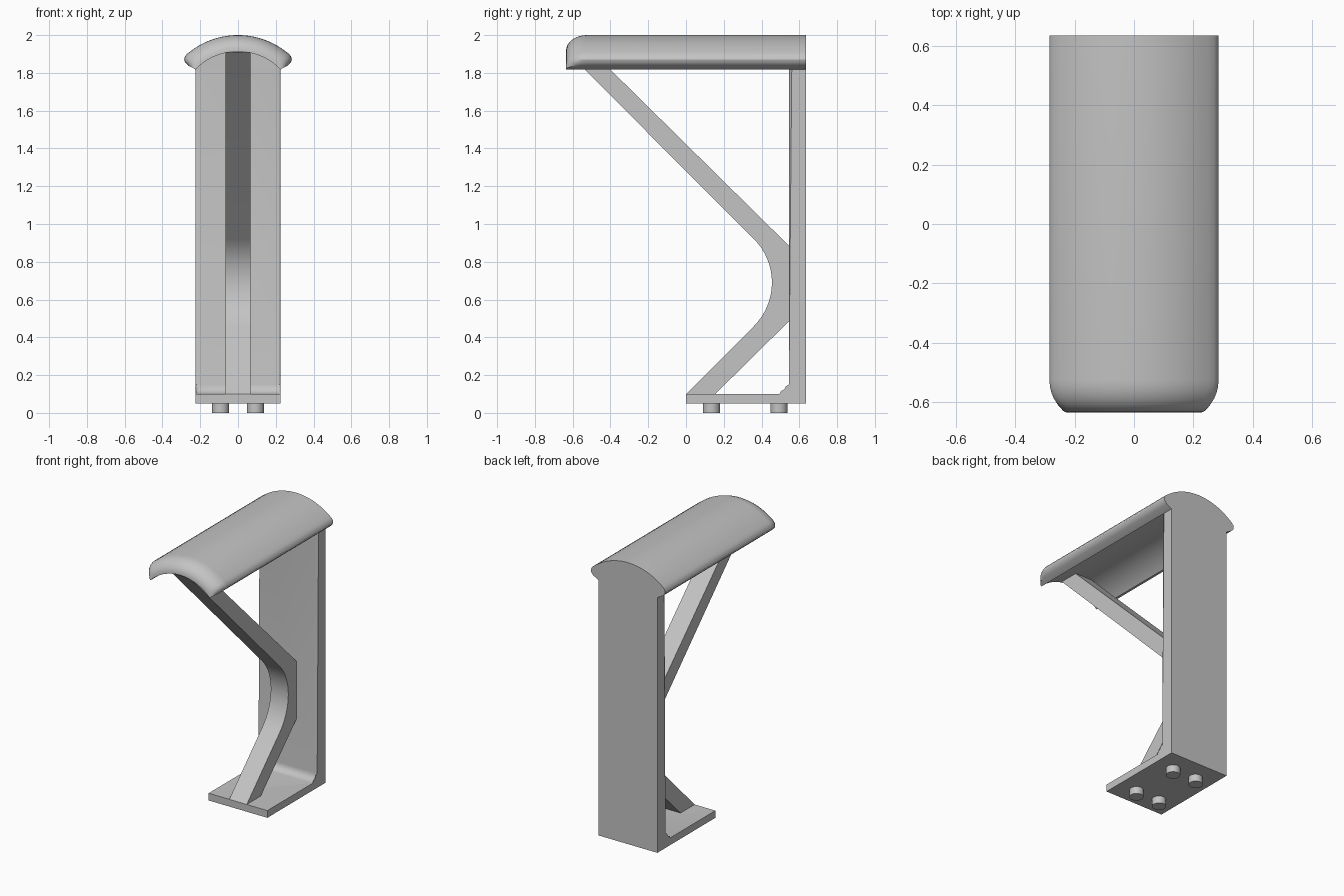
import bpy, bmesh
from math import sin, cos, pi, radians, sqrt

cube = bpy.data.objects.get("Cube")
if cube:
    bpy.data.objects.remove(cube, do_unlink=True)

grey = bpy.data.materials.new("satin grey")
grey.use_nodes = True
grey.diffuse_color = (0.55, 0.55, 0.55, 1)
grey.node_tree.nodes["Principled BSDF"].inputs["Base Color"].default_value = grey.diffuse_color


def finish(bm, name):
    """Turn a bmesh into a smooth-shaded object with crisp edges."""
    bmesh.ops.recalc_face_normals(bm, faces=bm.faces)
    mesh = bpy.data.meshes.new(name)
    bm.to_mesh(mesh)
    bm.free()
    mesh.materials.append(grey)
    obj = bpy.data.objects.new(name, mesh)
    bpy.context.collection.objects.link(obj)
    bpy.ops.object.select_all(action="DESELECT")
    obj.select_set(True)
    bpy.context.view_layer.objects.active = obj
    bpy.ops.object.shade_smooth_by_angle(angle=radians(30))
    return obj


def loft(bm, rings):
    """Join closed rings of equal length and cap both ends."""
    loops = [[bm.verts.new(p) for p in ring] for ring in rings]
    n = len(loops[0])
    for a, b in zip(loops, loops[1:]):
        for i in range(n):
            j = (i + 1) % n
            bm.faces.new((a[i], a[j], b[j], b[i]))
    bm.faces.new(loops[0])
    bm.faces.new(loops[-1])


def extrude_x(profile, half_width):
    bm = bmesh.new()
    loft(bm, [[(x, y, z) for y, z in profile] for x in (-half_width, half_width)])
    return bm


def arc(cy, cz, r, start, end, steps):
    return [(cy + r * cos(radians(start + (end - start) * i / steps)),
             cz + r * sin(radians(start + (end - start) * i / steps)))
            for i in range(steps + 1)]


# Canopy: arched section whose outer skin rolls down to the underside in front
HALF, TOP, BACK = 0.225, 1.82, 0.635
R_IN, R_OUT = 0.314, 0.413


def underside(x):
    return 1.913 - R_IN + sqrt(R_IN ** 2 - x ** 2)


crown = [0.25 * i / 12 for i in range(13)]
outer = [(x, 2 - R_OUT + sqrt(R_OUT ** 2 - x ** 2)) for x in crown]
outer += [(0.27, 1.901), (0.281, 1.887), (0.285, 1.872), (0.28, 1.855), (0.265, 1.84)]
last = len(outer) - 1
inner = [(HALF * i / last, underside(HALF * i / last)) for i in range(last + 1)]


def canopy_section(y, shrink):
    skin = [(q[0] + (p[0] - q[0]) * (1 - shrink), q[1] + (p[1] - q[1]) * (1 - shrink))
            for p, q in zip(outer, inner)]
    half = skin + inner[::-1]
    mirrored = [(-x, z) for x, z in half[1:-1]][::-1]
    return [(x, y, z) for x, z in half + mirrored]


bm = bmesh.new()
sections = [canopy_section(BACK, 0)]
for i in range(9):
    a = pi / 2 * i / 8
    sections.append(canopy_section(-0.525 - 0.11 * sin(a), 0.95 * (1 - cos(a))))
loft(bm, sections)
finish(bm, "canopy")

# Post and foot plate: one bracket with a filleted inside corner
bracket = [(0, 0.05), (BACK, 0.05), (BACK, TOP), (0.545, TOP)]
bracket += arc(0.495, 0.15, 0.05, 0, -90, 6) + [(0, 0.1)]
bm = extrude_x(bracket, HALF)
edges = [e for e in bm.edges
         if abs(e.verts[0].co.x - e.verts[1].co.x) < 0.001
         and all(0.49 < v.co.y < 0.55 and v.co.z > 0.09 for v in e.verts)]
bmesh.ops.bevel(bm, geom=edges, offset=0.015, segments=3, profile=0.5, affect="EDGES")
finish(bm, "post_and_foot_plate")

# Post head: fills the arch between the post and the canopy
bm = bmesh.new()
head = [(x, z) for x, z in inner] + [(-x, z) for x, z in inner[:0:-1]]
head = [(-x, z) for x, z in inner[:0:-1]] + inner
loft(bm, [[(x, y, z) for x, z in head] for y in (0.545, BACK)])
finish(bm, "post_head")

# Brace: bent strut from the foot plate to the front of the canopy
brace = [(0, 0.1)] + arc(0.129, 0.69, 0.326, -45, 45, 16)
brace += [(-0.63, 1.911), (-0.495, 1.911), (0.545, 0.885), (0.545, 0.485), (0.155, 0.1)]
finish(extrude_x(brace, 0.067), "brace")

# Mounting pegs under the foot plate
for i, (x, y) in enumerate([(sx * 0.092, y) for sx in (-1, 1) for y in (0.135, 0.492)]):
    bm = bmesh.new()
    loft(bm, [[(x + 0.045 * cos(2 * pi * k / 24), y + 0.045 * sin(2 * pi * k / 24), z)
               for k in range(24)] for z in (0, 0.055)])
    finish(bm, f"mounting_peg_{i + 1}")
